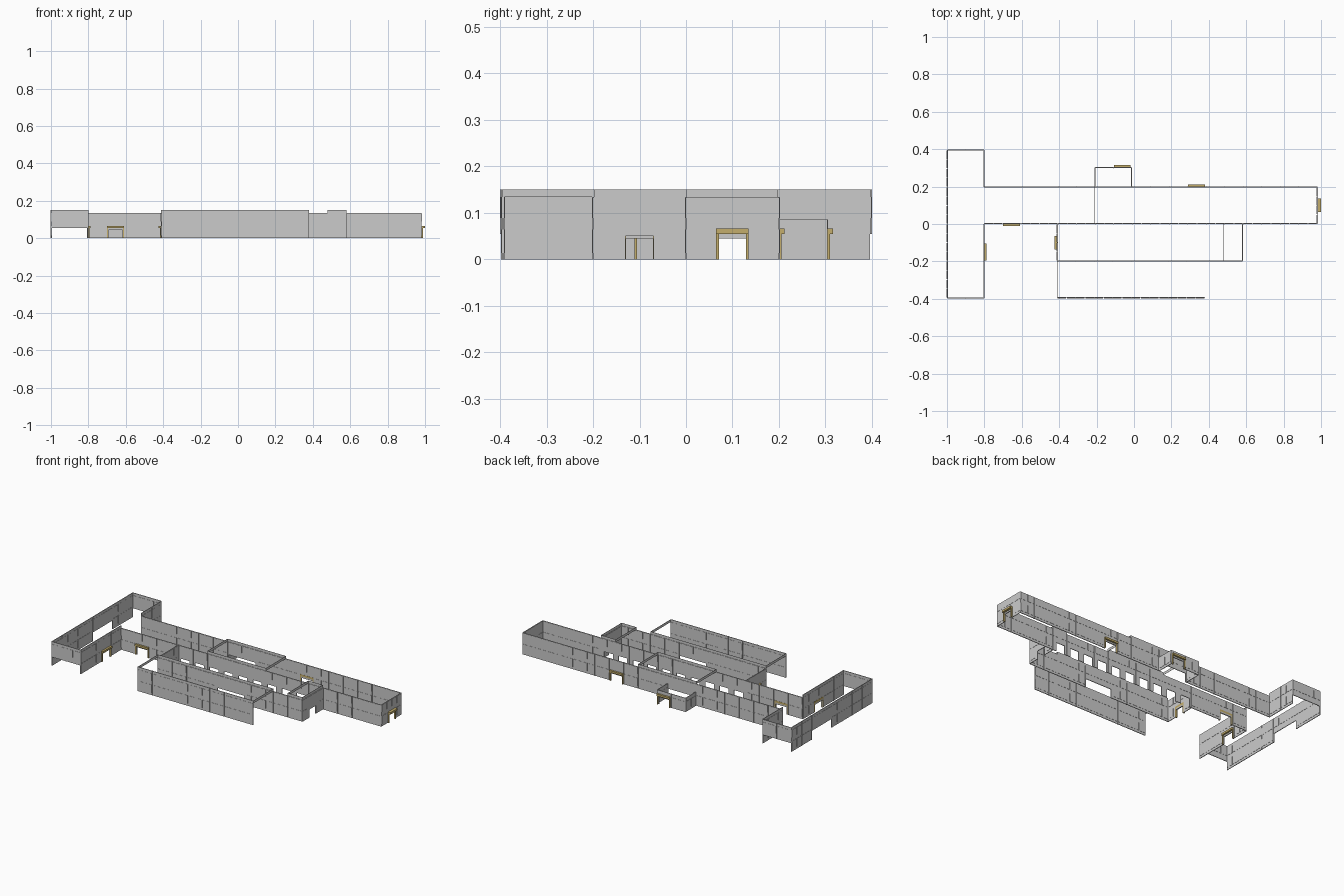
import bpy, bmesh, math
from mathutils import Vector, Matrix

if "Cube" in bpy.data.objects:
    bpy.data.objects.remove(bpy.data.objects["Cube"])

STOREY = 0.134   # normal wall top
PARAPET = 0.15   # raised wall top
OPEN = 0.054     # head height of openings

gold = bpy.data.materials.new("door_gold")
gold.diffuse_color = (0.55, 0.42, 0.15, 1)
gold.use_nodes = True
gold.node_tree.nodes["Principled BSDF"].inputs["Base Color"].default_value = gold.diffuse_color


def box(bm, u0, u1, v0, v1, z0, z1):
    m = Matrix.LocRotScale(Vector(((u0 + u1) / 2, (v0 + v1) / 2, (z0 + z1) / 2)), None,
                           Vector((u1 - u0, v1 - v0, z1 - z0)))
    bmesh.ops.create_cube(bm, size=1, matrix=m)


def finish(bm, name, origin, angle, mat=None):
    me = bpy.data.meshes.new(name)
    bm.to_mesh(me)
    bm.free()
    ob = bpy.data.objects.new(name, me)
    ob.location = origin
    ob.rotation_euler.z = angle
    bpy.context.collection.objects.link(ob)
    if mat:
        me.materials.append(mat)
    return ob


def wall(name, p0, p1, z0=0, z1=STOREY, holes=(), panels=True, t=0.004):
    """Panelled wall from p0 to p1; holes are (start, end, head height)."""
    a, b = Vector((*p0, 0)), Vector((*p1, 0))
    length = (b - a).length
    bm = bmesh.new()
    # wall sheet split around the openings
    us = sorted({0, length, *[u for h in holes for u in h[:2]]})
    for u0, u1 in zip(us, us[1:]):
        mid = (u0 + u1) / 2
        base = max([h[2] for h in holes if h[0] < mid < h[1]] + [z0])
        box(bm, u0, u1, -t / 2, t / 2, base, z1)
    # two raised panels per module on each storey, with ribs between modules
    if panels:
        n = max(1, round(length / 0.1))
        w = length / n
        for i in range(n * 2):
            u0, u1 = i * w / 2 + 0.002, (i + 1) * w / 2 - 0.002
            for lo, hi in ((0.014, 0.064), (0.089, 0.134)):
                lo, hi = max(lo, z0 + 0.004), min(hi, z1 - 0.002)
                blocked = any(h[0] < u1 and h[1] > u0 and lo < h[2] for h in holes)
                if hi - lo > 0.01 and not blocked:
                    box(bm, u0, u1, -t / 2 - 0.0012, t / 2 + 0.0012, lo, hi)
        for i in range(1, n):
            u = i * w
            if not any(h[0] < u < h[1] for h in holes):
                box(bm, u - 0.001, u + 0.001, -t / 2 - 0.002, t / 2 + 0.002, z0, z1)
    d = b - a
    return finish(bm, name, a, math.atan2(d.y, d.x))


def portal(name, x, y, angle, width, mat=None, depth=0.014):
    """Door frame with canopy, outward direction is local -y."""
    h = width / 2
    bm = bmesh.new()
    for s in (-1, 1):
        box(bm, s * (h - 0.003) - 0.003, s * (h - 0.003) + 0.003, -0.008, 0.003, 0, OPEN)
    box(bm, -h, h, -depth, 0.003, OPEN, 0.066)
    ob = finish(bm, name, (x, y, 0), angle, mat)
    # grey transom bar
    bm = bmesh.new()
    box(bm, -h + 0.006, h - 0.006, -0.003, 0.003, 0.045, OPEN)
    finish(bm, name + "_transom", (x, y, 0), angle)
    return ob


# west wing, upper floor carried over its open ends
wall("wing_west", (-0.998, -0.396), (-0.998, 0.396), z1=PARAPET, holes=[(0.4, 0.59, OPEN)])
wall("wing_east_south", (-0.802, -0.396), (-0.802, 0), z1=PARAPET, holes=[(0.21, 0.285, OPEN)])
wall("wing_east_north", (-0.802, 0.198), (-0.802, 0.396), z1=PARAPET)
for y, side in ((-0.396, "south"), (0.396, "north")):
    wall("wing_end_" + side, (-0.998, y), (-0.802, y), z0=OPEN, z1=PARAPET)

# long corridor; its south side is pierced where it meets the south block
bays = [(0.39 + 0.099 * i + 0.02, 0.39 + 0.099 * i + 0.079, OPEN) for i in range(10)]
wall("corridor_south", (-0.802, 0.002), (0.98, 0.002), holes=[(0.11, 0.185, OPEN)] + bays)
wall("corridor_north", (-0.802, 0.198), (0.98, 0.198),
     holes=[(0.60, 0.785, OPEN), (1.10, 1.175, OPEN)])
wall("corridor_east", (0.98, 0.002), (0.98, 0.198), holes=[(0.068, 0.128, 0.05)])

# north porch, one storey
wall("porch_front", (-0.208, 0.302), (-0.014, 0.302), z1=0.086, holes=[(0.11, 0.18, OPEN)])
for x, side in ((-0.208, "west"), (-0.014, "east")):
    wall("porch_" + side, (x, 0.2), (x, 0.302), z1=0.086)

# south block
wall("block_south", (-0.41, -0.198), (0.58, -0.198), holes=[(0.41, 0.59, OPEN)])
wall("block_west", (-0.41, -0.198), (-0.41, 0), holes=[(0.068, 0.128, 0.05)])
wall("block_east", (0.58, -0.198), (0.58, 0), holes=[(0.068, 0.128, 0.05)])

# detached front hall wall
wall("hall_south", (-0.41, -0.394), (0.38, -0.394), z1=PARAPET)


# roof parapets over the hall, the corridor middle and the block end
def parapet(name, x0, x1, y0, y1):
    pts = [(x0, y0), (x1, y0), (x1, y1), (x0, y1)]
    for i in range(4):
        wall(f"{name}_{i + 1}", pts[i], pts[(i + 1) % 4], z0=STOREY, z1=PARAPET,
             panels=False, t=0.001)


parapet("hall_parapet", -0.41, 0.38, -0.394, -0.198)
parapet("corridor_parapet", -0.21, 0.19, 0.002, 0.198)
parapet("block_parapet", 0.48, 0.58, -0.198, 0.002)

# gold entrance frames
q = math.pi / 2
portal("wing_door", -0.802, -0.15, q, 0.09, gold)
portal("corridor_south_door", -0.655, 0.002, 0, 0.09, gold)
portal("corridor_north_door", 0.335, 0.198, 2 * q, 0.09, gold)
portal("corridor_east_door", 0.982, 0.1, q, 0.07, gold, 0.017)
portal("porch_door", -0.063, 0.302, 2 * q, 0.09, gold)
portal("block_west_door", -0.41, -0.1, -q, 0.07, gold)
